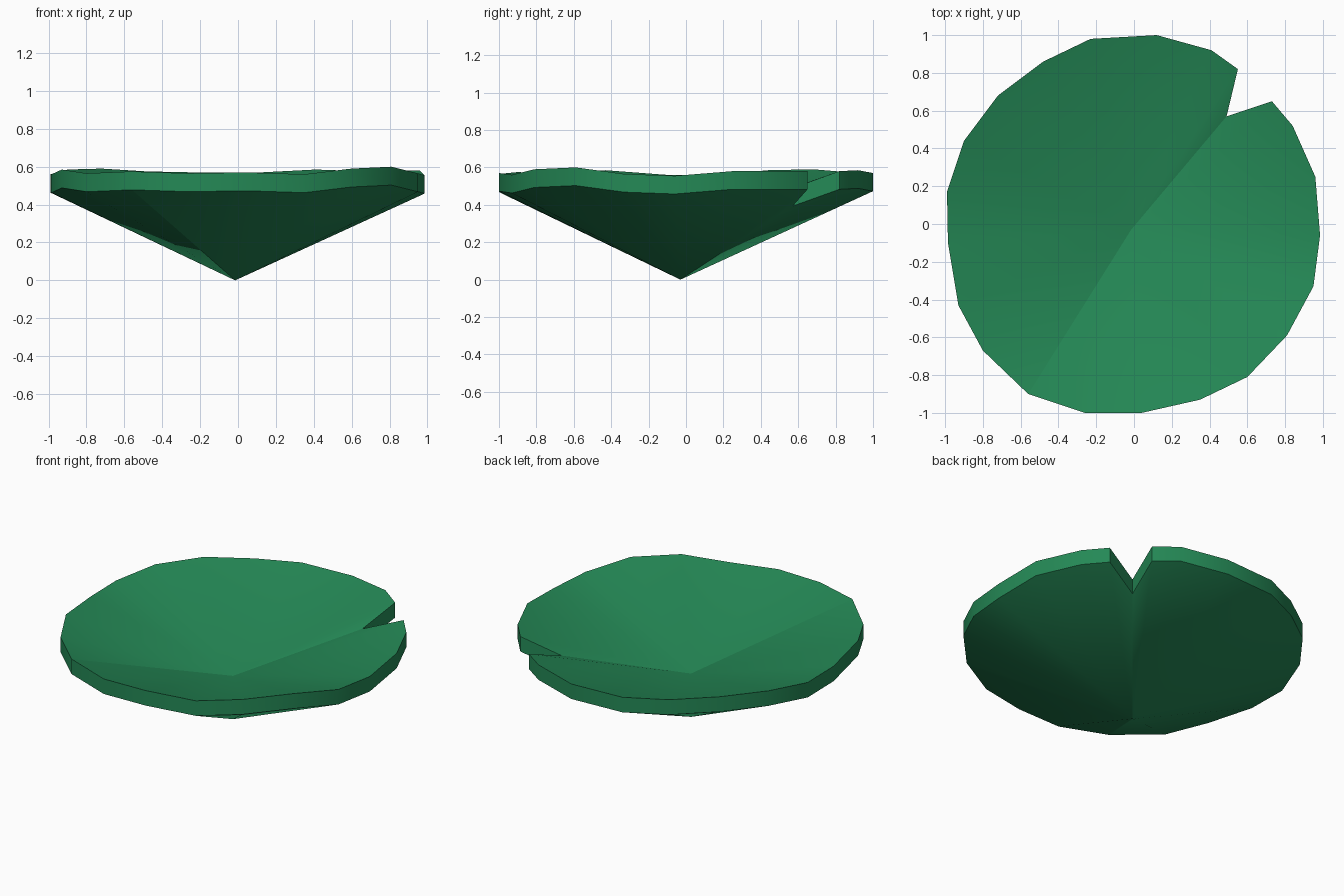
import bpy
import bmesh
import math

default_cube = bpy.data.objects.get("Cube")
if default_cube:
    bpy.data.objects.remove(default_cube, do_unlink=True)

# Leaf colour
leaf_green = bpy.data.materials.new("leaf_green")
leaf_green.use_nodes = True
colour = (0.018, 0.25, 0.093, 1.0)
leaf_green.diffuse_color = colour
leaf_green.node_tree.nodes["Principled BSDF"].inputs["Base Color"].default_value = colour

# Wavy upper rim, running counter-clockwise from the notch
notch = (0.49, 0.57, 0.49)
fold_end = (-0.56, -0.9, 0.575)
rim = [
    notch,
    (0.55, 0.82, 0.58), (0.41, 0.92, 0.585), (0.12, 1, 0.57), (-0.23, 0.98, 0.57),
    (-0.48, 0.86, 0.575), (-0.72, 0.68, 0.59), (-0.9, 0.44, 0.585), (-0.99, 0.17, 0.56),
    (-0.985, -0.1, 0.56), (-0.93, -0.43, 0.585), (-0.8, -0.67, 0.565),
    fold_end,
    (-0.26, -1, 0.565), (0.04, -1, 0.57), (0.35, -0.93, 0.56), (0.6, -0.81, 0.59),
    (0.81, -0.59, 0.6), (0.95, -0.33, 0.565), (0.985, -0.06, 0.555), (0.96, 0.25, 0.58),
    (0.84, 0.52, 0.58), (0.73, 0.65, 0.58),
]
rim_thickness = 0.097
centre_x, centre_y = -0.015, -0.03
dish_height = 0.28

bm = bmesh.new()
upper = [bm.verts.new(point) for point in rim]
lower = [bm.verts.new((x, y, z - rim_thickness)) for x, y, z in rim]
dish_centre = bm.verts.new((centre_x, centre_y, dish_height))
bottom_tip = bm.verts.new((centre_x, centre_y, 0))

# Dished top, rim wall and conical underside, one segment at a time
for i in range(len(rim)):
    j = (i + 1) % len(rim)
    bm.faces.new((dish_centre, upper[i], upper[j]))
    bm.faces.new((upper[i], lower[i], lower[j], upper[j]))
    bm.faces.new((bottom_tip, lower[j], lower[i]))
bmesh.ops.recalc_face_normals(bm, faces=bm.faces[:])

mesh = bpy.data.meshes.new("lily_pad")
bm.to_mesh(mesh)
bm.free()
mesh.materials.append(leaf_green)
lily_pad = bpy.data.objects.new("lily_pad", mesh)
bpy.context.collection.objects.link(lily_pad)

# Smooth surfaces with a crisp rim
bpy.ops.object.select_all(action="DESELECT")
lily_pad.select_set(True)
bpy.context.view_layer.objects.active = lily_pad
bpy.ops.object.shade_smooth_by_angle(angle=math.radians(30))

# Midrib crease from the notch across the centre to the opposite rim
count = len(rim)
crease_ends = {rim.index(notch), rim.index(fold_end)}
for edge in mesh.edges:
    first, second = sorted(edge.vertices)
    if second >= 2 * count and first % count in crease_ends:
        edge.use_edge_sharp = True
